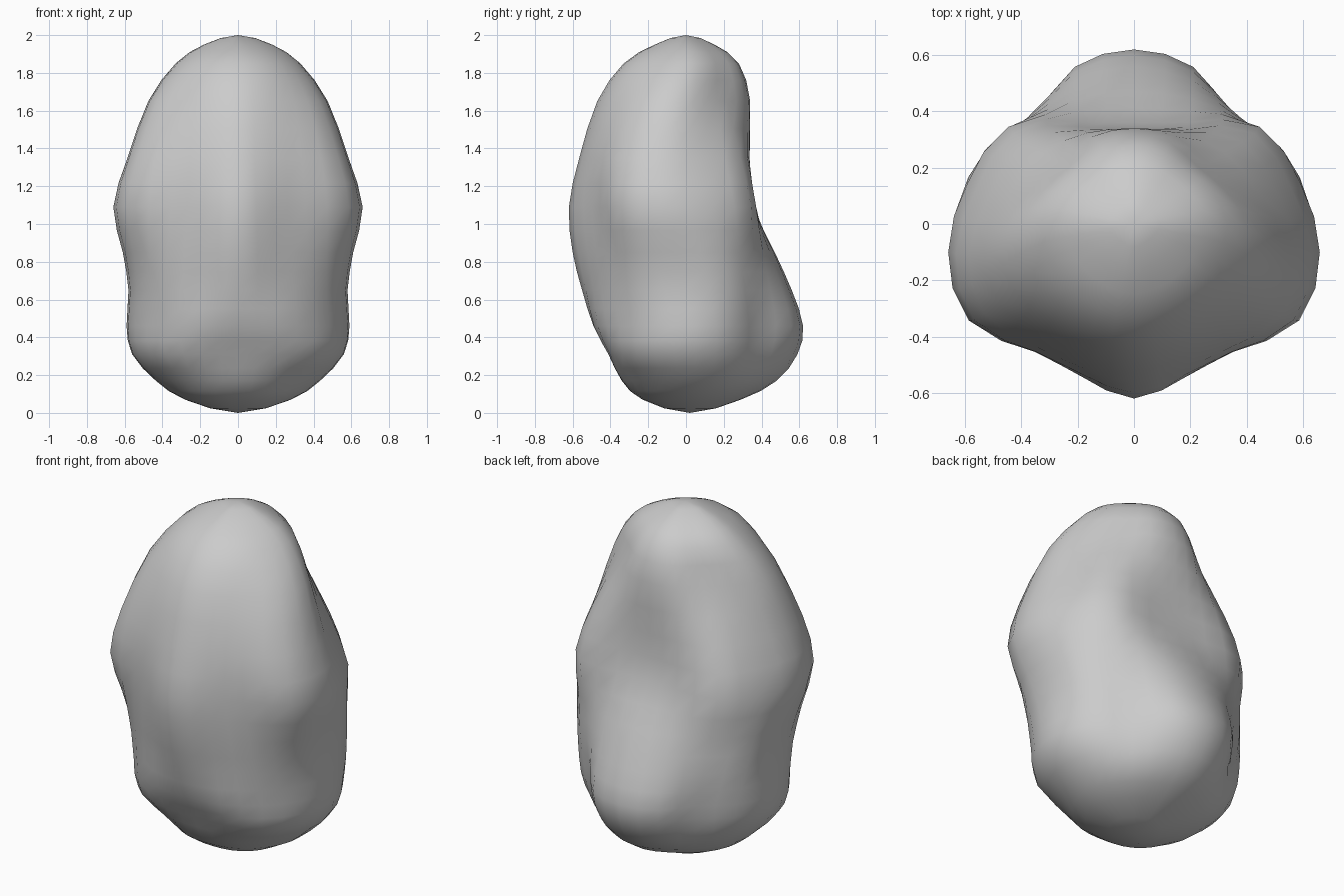
import bpy, bmesh, math

if "Cube" in bpy.data.objects:
    bpy.data.objects.remove(bpy.data.objects["Cube"])

# Each row: z, centre y, then radii from the front (0 deg) to the back (180 deg)
rings = [
    [.07, .03, .26, .27, .28, .28, .28, .27, .26, .25, .26],
    [.17, .05, .39, .40, .41, .43, .435, .42, .40, .41, .43],
    [.31, .05, .46, .49, .545, .565, .56, .52, .465, .51, .54],
    [.46, .05, .54, .56, .57, .59, .59, .55, .485, .55, .57],
    [.65, 0, .55, .53, .55, .58, .58, .59, .535, .55, .56],
    [.85, -.05, .55, .51, .53, .60, .61, .62, .57, .535, .52],
    [1.09, -.1, .52, .48, .50, .635, .66, .64, .63, .50, .46],
    [1.35, -.1, .465, .45, .48, .575, .585, .55, .55, .47, .435],
    [1.65, -.05, .42, .41, .42, .465, .475, .41, .375, .39, .39],
    [1.85, 0, .33, .325, .32, .32, .33, .30, .27, .275, .28],
    [1.95, 0, .165, .155, .155, .165, .18, .16, .145, .145, .15],
]
COLS, SUB = 16, 2


def spline(a, b, c, d, t):
    return b + .5 * t * (c - a + t * (2*a - 5*b + 4*c - d + t * (3*(b - c) + d - a)))


def refine(seq):
    """Insert in-between rows along a list of rows (ends are guides)."""
    out = []
    for i in range(1, len(seq) - 2):
        for k in range(SUB):
            out.append([spline(*p, k / SUB) for p in zip(*seq[i-1:i+3])])
    return out + [seq[-2]]


# Mirror the half radii to a full ring and close the ends with poles
full = [r + r[-2:2:-1] for r in rings]
bottom, top = [0, .02] + [0] * COLS, [2, 0] + [0] * COLS
before = full[0][:2] + [-r for r in full[0][2:]]
after = full[-1][:2] + [-r for r in full[-1][2:]]
rows = refine([before, bottom] + full + [top, after])

bm = bmesh.new()
n = COLS * SUB
loops = []
for row in rows[1:-1]:
    rad = [[r] for r in row[2:]]
    rad = refine([rad[-1]] + rad + [rad[0], rad[1]])[:n]
    loop = []
    for j, (r,) in enumerate(rad):
        a = math.tau * j / n
        loop.append(bm.verts.new((r * math.sin(a), row[1] - r * math.cos(a), row[0])))
    loops.append(loop)
low = bm.verts.new((0, .02, 0))
high = bm.verts.new((0, 0, 2))
for j in range(n):
    k = (j + 1) % n
    for lo, hi in zip(loops, loops[1:]):
        bm.faces.new((lo[j], lo[k], hi[k], hi[j]))
    bm.faces.new((low, loops[0][k], loops[0][j]))
    bm.faces.new((high, loops[-1][j], loops[-1][k]))
bmesh.ops.recalc_face_normals(bm, faces=bm.faces)
for f in bm.faces:
    f.smooth = True

# Lumpy rounded body
mesh = bpy.data.meshes.new("lumpy_body")
bm.to_mesh(mesh)
bm.free()
body = bpy.data.objects.new("lumpy_body", mesh)
bpy.context.collection.objects.link(body)
